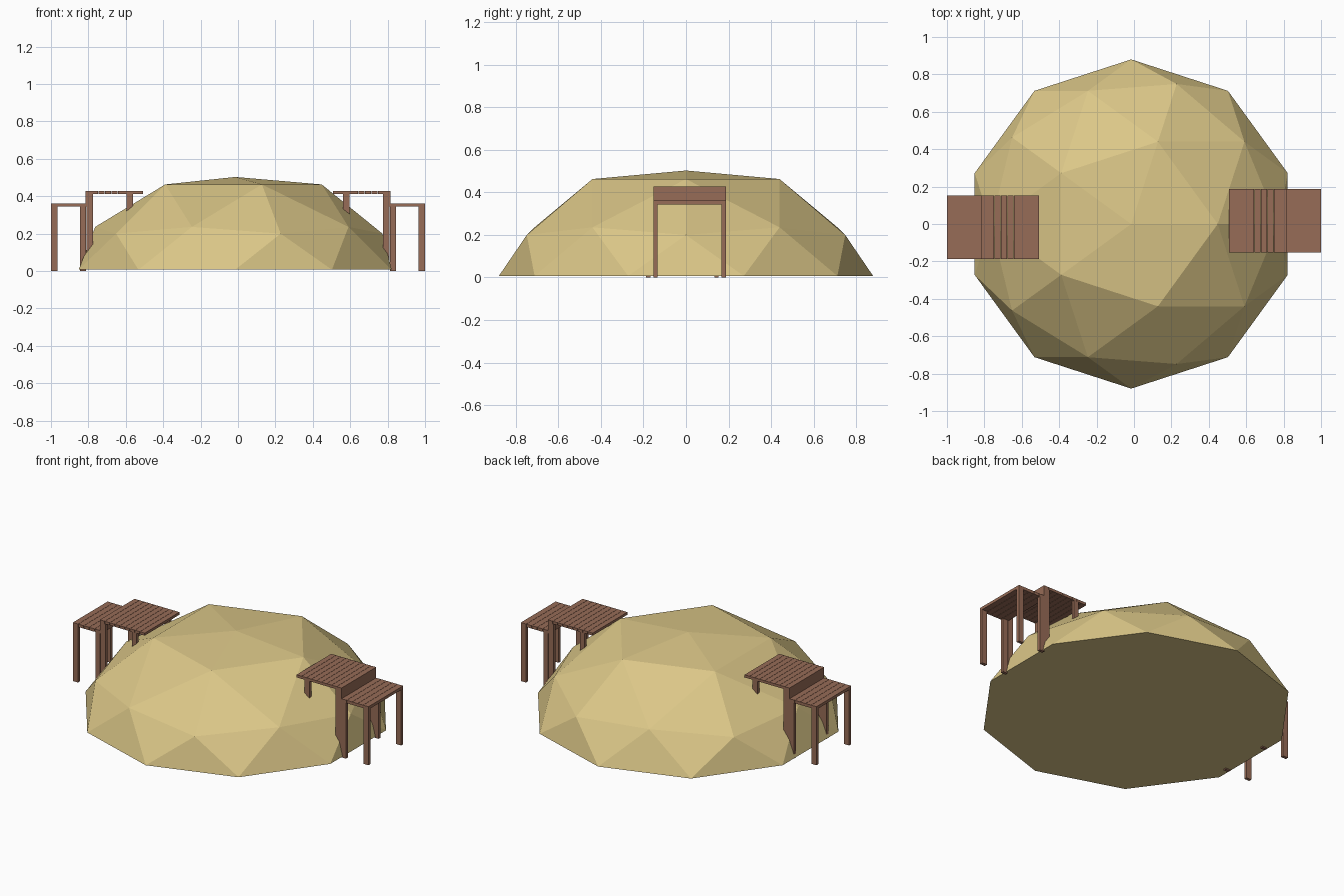
import bpy, bmesh
from mathutils import Matrix
from math import pi

if "Cube" in bpy.data.objects:
    bpy.data.objects.remove(bpy.data.objects["Cube"])


def material(name, rgb):
    m = bpy.data.materials.new(name)
    m.diffuse_color = (*rgb, 1)
    m.use_nodes = True
    m.node_tree.nodes["Principled BSDF"].inputs["Base Color"].default_value = m.diffuse_color
    return m


sand = material("sand", (0.71, 0.57, 0.245))
wood = material("brown wood", (0.31, 0.15, 0.095))


def finish(name, bm, mat):
    bmesh.ops.recalc_face_normals(bm, faces=bm.faces)
    me = bpy.data.meshes.new(name)
    bm.to_mesh(me)
    bm.free()
    me.materials.append(mat)
    ob = bpy.data.objects.new(name, me)
    bpy.context.collection.objects.link(ob)


def box(bm, x, y, z):
    size = (x[1] - x[0], y[1] - y[0], z[1] - z[0])
    mid = ((x[0] + x[1]) / 2, (y[0] + y[1]) / 2, (z[0] + z[1]) / 2)
    bmesh.ops.create_cube(bm, size=1, matrix=Matrix.LocRotScale(mid, None, size))


# Sand mound: upper half of a low-poly ball with each ring set to its height
bm = bmesh.new()
bmesh.ops.create_icosphere(bm, subdivisions=2, radius=1)
bmesh.ops.delete(bm, geom=[v for v in bm.verts if v.co.z < -0.01], context='VERTS')
levels = ((0.1, 0.007), (0.48, 0.2), (0.6, 0.236), (0.9, 0.463), (2, 0.503))
for v in bm.verts:
    z = next(h for limit, h in levels if v.co.z < limit)
    v.co = (v.co.x * 0.88 - 0.015, v.co.y * 0.88, z)
bmesh.ops.holes_fill(bm, edges=[e for e in bm.edges if e.is_boundary], sides=0)
finish("mound", bm, sand)

Y0, Y1 = -0.152, 0.187


def planks(bm, x0, x1, z0, z1, count):
    w = (x1 - x0) / count
    for i in range(count):
        box(bm, (x0 + i * w, x0 + (i + 1) * w - 0.0015), (Y0, Y1), (z0, z1))


def leg_pair(bm, x0, x1, z0, z1):
    for y in (Y0, Y1 - 0.019):
        box(bm, (x0, x1), (y, y + 0.019), (z0, z1))


def upper_deck(bm):
    planks(bm, 0.507, 0.816, 0.412, 0.428, 9)


def lower_deck(bm):
    planks(bm, 0.813, 1.0, 0.344, 0.362, 5)


def riser(bm):
    box(bm, (0.805, 0.8145), (Y0, Y1), (0.344, 0.412))


def legs(bm):
    leg_pair(bm, 0.964, 0.999, 0, 0.344)
    leg_pair(bm, 0.812, 0.845, 0, 0.344)
    leg_pair(bm, 0.775, 0.811, 0.012, 0.412)
    leg_pair(bm, 0.562, 0.595, 0.2, 0.412)


# Stepped wooden platforms, one each side, turned half a circle
for side, angle in (("right", 0), ("left", pi)):
    for name, build in (("upper_deck", upper_deck), ("lower_deck", lower_deck),
                        ("riser", riser), ("legs", legs)):
        bm = bmesh.new()
        build(bm)
        bm.transform(Matrix.Rotation(angle, 4, 'Z'))
        finish(f"{side}_{name}", bm, wood)
